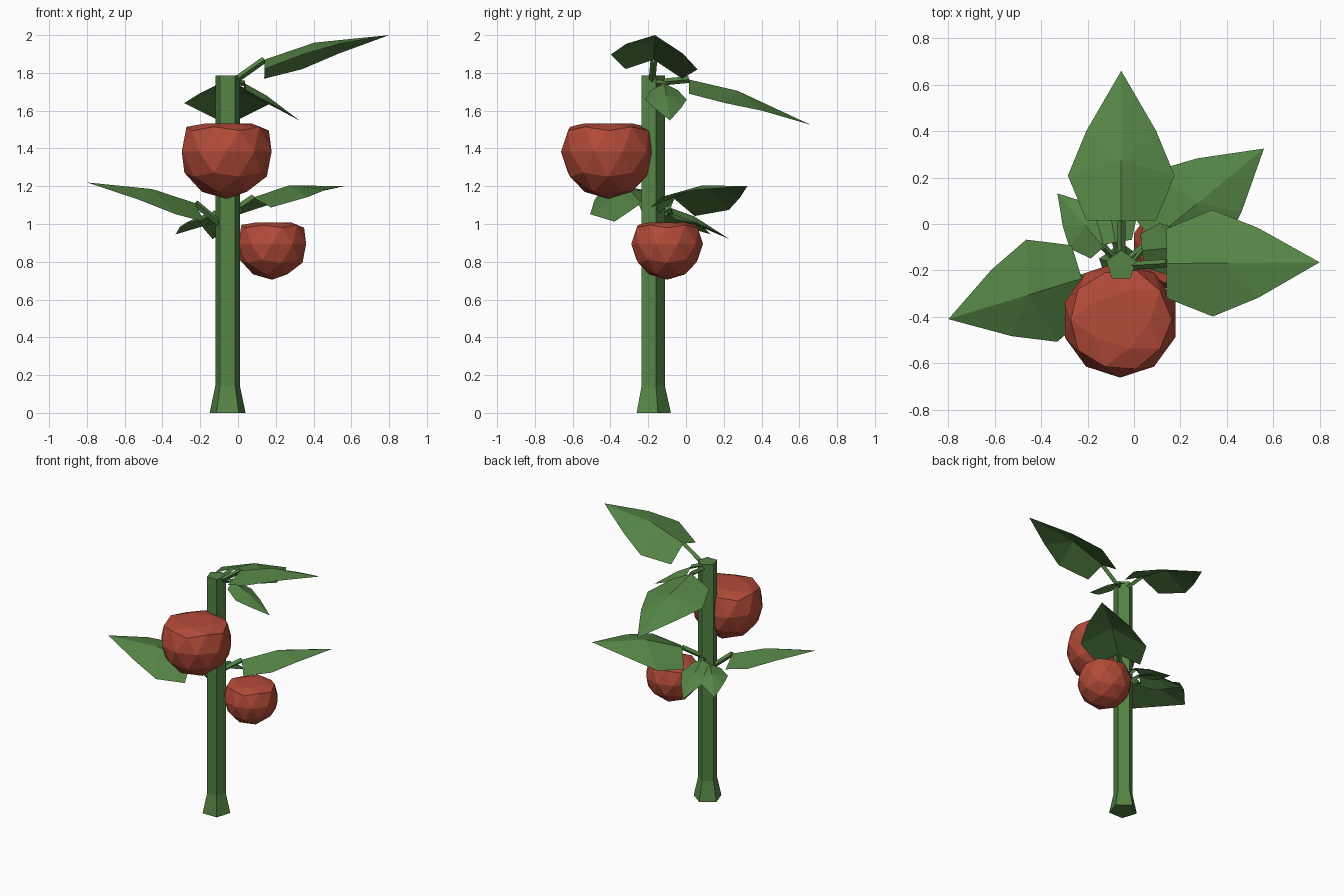
import bpy, bmesh
from math import sin, cos, pi
from mathutils import Vector

if "Cube" in bpy.data.objects:
    bpy.data.objects.remove(bpy.data.objects["Cube"])


def material(name, color):
    m = bpy.data.materials.new(name)
    m.diffuse_color = (*color, 1)
    m.use_nodes = True
    m.node_tree.nodes["Principled BSDF"].inputs["Base Color"].default_value = m.diffuse_color
    return m


GREEN = material("leaf_green", (0.09, 0.23, 0.06))
RED = material("fruit_red", (0.45, 0.07, 0.04))
STEM = Vector((-0.055, -0.18, 0))


def finish(name, bm, mat):
    me = bpy.data.meshes.new(name)
    bm.to_mesh(me)
    bm.free()
    me.materials.append(mat)
    ob = bpy.data.objects.new(name, me)
    bpy.context.collection.objects.link(ob)
    return ob


def loft(bm, rings):
    """Skin a list of equal rings and cap both ends."""
    vs = [[bm.verts.new(p) for p in r] for r in rings]
    n = len(vs[0])
    for a, b in zip(vs, vs[1:]):
        for i in range(n):
            j = (i + 1) % n
            bm.faces.new((a[i], a[j], b[j], b[i]))
    bm.faces.new(vs[0][::-1])
    bm.faces.new(vs[-1])


# Five-sided stem with a flared foot
bm = bmesh.new()
loft(bm, [[STEM + Vector((r * cos(pi / 2 + i * 2 * pi / 5),
                          r * sin(pi / 2 + i * 2 * pi / 5), z)) for i in range(5)]
          for r, z in ((0.1, 0), (0.068, 0.145), (0.068, 1.785))])
finish("stem", bm, GREEN)


# Faceted fruits with flattened tops
def fruit(name, center, r):
    bm = bmesh.new()
    bmesh.ops.create_icosphere(bm, subdivisions=2, radius=r)
    for v in bm.verts:
        v.co.z = min(v.co.z, 0.6 * r)
        v.co += Vector(center)
    finish(name, bm, RED)


fruit("large_fruit", (-0.06, -0.412, 1.383), 0.25)
fruit("small_fruit", (0.18, -0.10, 0.895), 0.19)


# Folded leaf blade on a thin stalk
def leaf(name, base, tip, mid_z, attach_z, s=1.0, roll=0.0):
    base, tip = Vector(base), Vector(tip)
    flat = Vector((tip.x - base.x, tip.y - base.y, 0))
    side = Vector((-flat.y, flat.x, 0)).normalized()
    mid = base + flat * 0.4
    mid.z = mid_z

    def rib(t):
        return base.lerp(mid, t / 0.4) if t < 0.4 else mid.lerp(tip, (t - 0.4) / 0.6)

    bm = bmesh.new()
    b, m, t = (bm.verts.new(p) for p in (base, mid, tip))
    for sg in (1, -1):
        e0, e1, e2 = (bm.verts.new(rib(f) + side * sg * w * s
                                   + Vector((0, 0, sg * w * s * roll - d * s)))
                      for f, w, d in ((0.0, 0.15, 0.075), (0.3, 0.23, 0.08), (0.6, 0.15, 0.045)))
        for f in ((b, e0, e1, m), (m, e1, e2), (m, e2, t)):
            bm.faces.new(f if sg < 0 else f[::-1])
    # stalk
    start = STEM + flat.normalized() * 0.04
    start.z = attach_z
    up = (base - start).cross(side).normalized()
    k = 0.012 + 0.006 * s
    loft(bm, [[c + side * k, c + up * k, c - side * k, c - up * k] for c in (start, base)])
    bmesh.ops.recalc_face_normals(bm, faces=[f for f in bm.faces if len(f.verts) == 4][-6:])
    finish(name, bm, GREEN)


leaf("top_right_leaf", (0.14, -0.17, 1.87), (0.80, -0.165, 2.0), 1.96, 1.76, 1.0, -0.17)
leaf("top_back_leaf", (-0.055, 0.015, 1.765), (-0.055, 0.66, 1.525), 1.705, 1.75)
leaf("top_small_leaf", (0.035, -0.115, 1.745), (0.325, -0.085, 1.548), 1.68, 1.75, 0.48)
leaf("low_right_leaf", (0.08, -0.07, 1.14), (0.56, 0.325, 1.20), 1.205, 1.07, 1.0, -0.15)
leaf("low_left_leaf", (-0.225, -0.235, 1.11), (-0.80, -0.41, 1.22), 1.185, 1.0, 1.0, -0.15)
leaf("low_small_leaf", (-0.13, -0.10, 1.06), (-0.33, 0.132, 0.945), 1.04, 1.02, 0.5)
leaf("low_back_leaf", (-0.08, -0.08, 1.085), (-0.135, 0.23, 0.92), 1.04, 1.06, 0.48)
